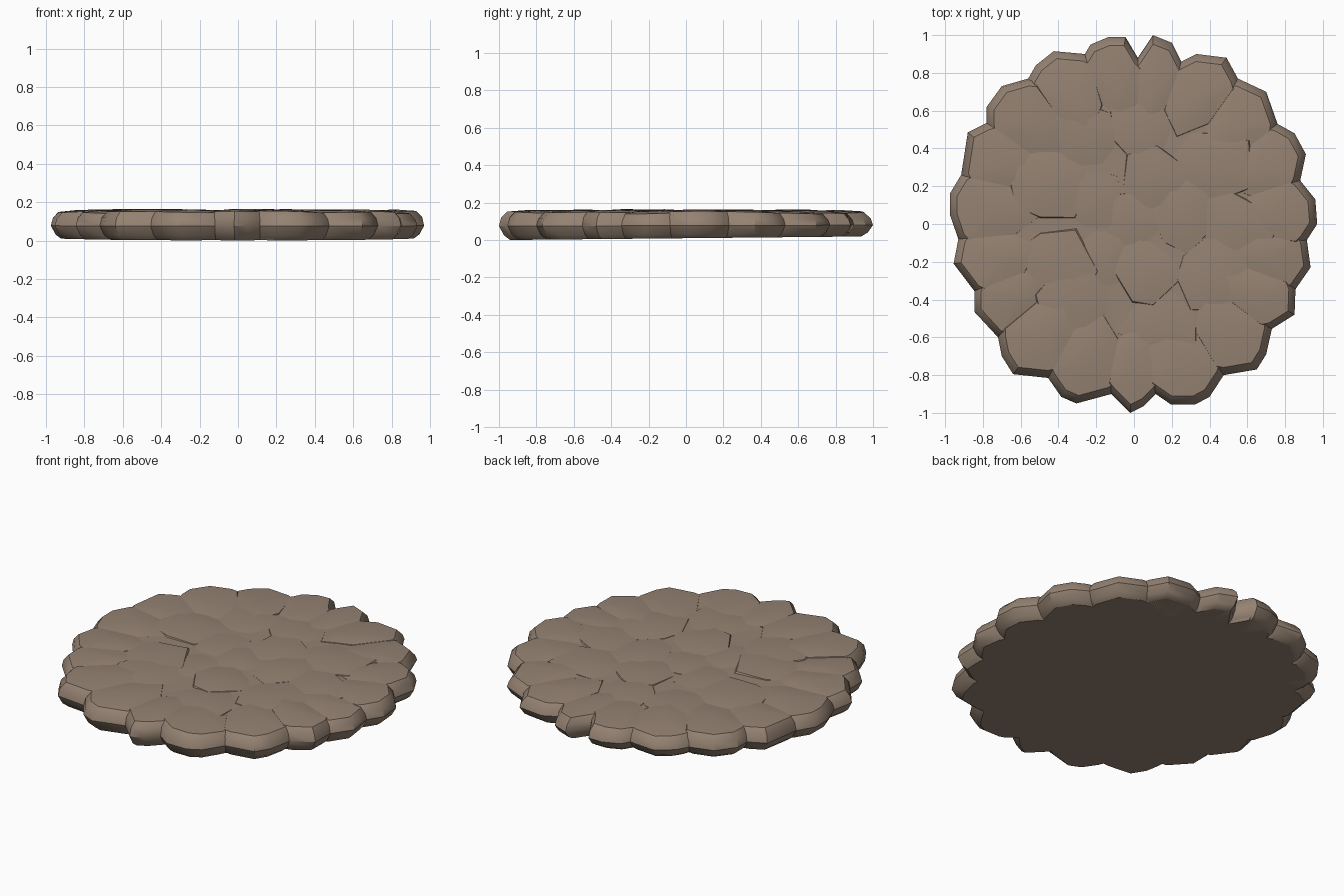
import bpy, bmesh, math, random
from mathutils import Vector

if "Cube" in bpy.data.objects:
    bpy.data.objects.remove(bpy.data.objects["Cube"])

random.seed(7)

stone_mat = bpy.data.materials.new("warm brown stone")
stone_mat.diffuse_color = (0.30, 0.225, 0.17, 1)
stone_mat.use_nodes = True
stone_mat.node_tree.nodes["Principled BSDF"].inputs["Base Color"].default_value = stone_mat.diffuse_color

# Outline of each rim stone, clockwise, starting at the notch before it
LOBES = [
    [(.02, .88), (.10, 1), (.20, .96)],
    [(.25, .86), (.33, .90), (.49, .88)],
    [(.55, .77), (.70, .70)],
    [(.76, .53), (.85, .48), (.91, .37)],
    [(.88, .23), (.96, .13), (.97, 0)],
    [(.915, -.085), (.935, -.23)],
    [(.855, -.345), (.85, -.48)],
    [(.73, -.555), (.70, -.69), (.65, -.77)],
    [(.475, -.80), (.40, -.915), (.325, -.955), (.195, -.955)],
    [(.115, -.90), (.05, -.965), (-.02, -1)],
    [(-.12, -.90), (-.305, -.95), (-.385, -.915)],
    [(-.455, -.815), (-.64, -.795), (-.70, -.70)],
    [(-.72, -.60), (-.845, -.465)],
    [(-.845, -.355), (-.955, -.21)],
    [(-.93, -.08), (-.975, .05), (-.975, .16)],
    [(-.915, .26), (-.88, .485)],
    [(-.78, .535), (-.78, .62), (-.70, .73)],
    [(-.56, .77), (-.52, .84), (-.425, .915)],
    [(-.26, .90), (-.23, .95), (-.135, .99), (-.045, .99)],
]
STONE_PROFILE = [(.80, .0), (.91, .025), (1, .075), (.96, .115), (.85, .147), (.5, .156)]
CORE_PROFILE = [(.93, .0), (.955, .025), (.975, .075), (.95, .115), (.91, .14), (.6, .15)]


def slab(name, outline, centre, profile, tilt=(0, 0), lift=0.0):
    """Rounded slab: the outline scaled about its centre through the profile."""
    bm = bmesh.new()

    def vert(p, z):
        base = 0.01 + 0.01 * p.y              # underside leans slightly
        if z > 0.1:                           # only the top is tilted
            d = p - centre
            z += lift + tilt[0] * d.x + tilt[1] * d.y
        else:
            z = z + base * (1 - z / 0.1)
        return bm.verts.new((p.x, p.y, z))

    rings = [[vert(centre + (p - centre) * s, z) for p in outline] for s, z in profile]
    bottom, top = vert(centre, 0), vert(centre, profile[-1][1] + 0.002)
    n = len(outline)
    for i in range(n):
        j = (i + 1) % n
        for a, b in zip(rings, rings[1:]):
            bm.faces.new((a[i], a[j], b[j], b[i]))
        bm.faces.new((rings[0][j], rings[0][i], bottom))
        bm.faces.new((rings[-1][i], rings[-1][j], top))
    bmesh.ops.recalc_face_normals(bm, faces=bm.faces)
    me = bpy.data.meshes.new(name)
    bm.to_mesh(me)
    bm.free()
    me.materials.append(stone_mat)
    ob = bpy.data.objects.new(name, me)
    bpy.context.collection.objects.link(ob)
    bpy.ops.object.select_all(action='DESELECT')
    ob.select_set(True)
    bpy.context.view_layer.objects.active = ob
    bpy.ops.object.shade_smooth_by_angle(angle=math.radians(35))


def random_tilt(k):
    return random.uniform(-k, k), random.uniform(-k, k)


# Solid core filling the whole outline
whole = [Vector(p) for lobe in LOBES for p in lobe]
slab("core_slab", whole, Vector((0, 0)), CORE_PROFILE)

# Rim stones, each overlapping its neighbours a little at the notches
for k, lobe in enumerate(LOBES):
    pts = [Vector(p) for p in lobe] + [Vector(LOBES[(k + 1) % len(LOBES)][0])]
    a, b = pts[0], pts[-1]
    ext = (a - b).normalized() * 0.035
    mid = (a + b) / 2
    outline = [a * .96 + ext] + pts[:] + [b * .96 - ext]
    outline += [b * .68 - ext, mid * random.uniform(.48, .58), a * .68 + ext]
    slab("rim_stone_%d" % (k + 1), outline, mid * .78, STONE_PROFILE,
         random_tilt(.03), random.uniform(-.002, .006))

# Inner paving stones: two rings and a middle one
for count, radius, size in ((9, .50, .25), (5, .25, .23), (1, 0, .2)):
    for i in range(count):
        t = 2 * math.pi * (i + random.uniform(-.2, .2)) / count
        c = Vector((math.cos(t), math.sin(t))) * radius
        turn = random.uniform(0, 1)
        outline = []
        for s in range(7):
            u = turn + 2 * math.pi * (s + random.uniform(-.25, .25)) / 7
            outline.append(c + Vector((math.cos(u), math.sin(u))) * size * random.uniform(.8, 1.2))
        slab("paving_stone_%d_%d" % (count, i + 1), outline, c, STONE_PROFILE,
             random_tilt(.035), random.uniform(0, .007))
